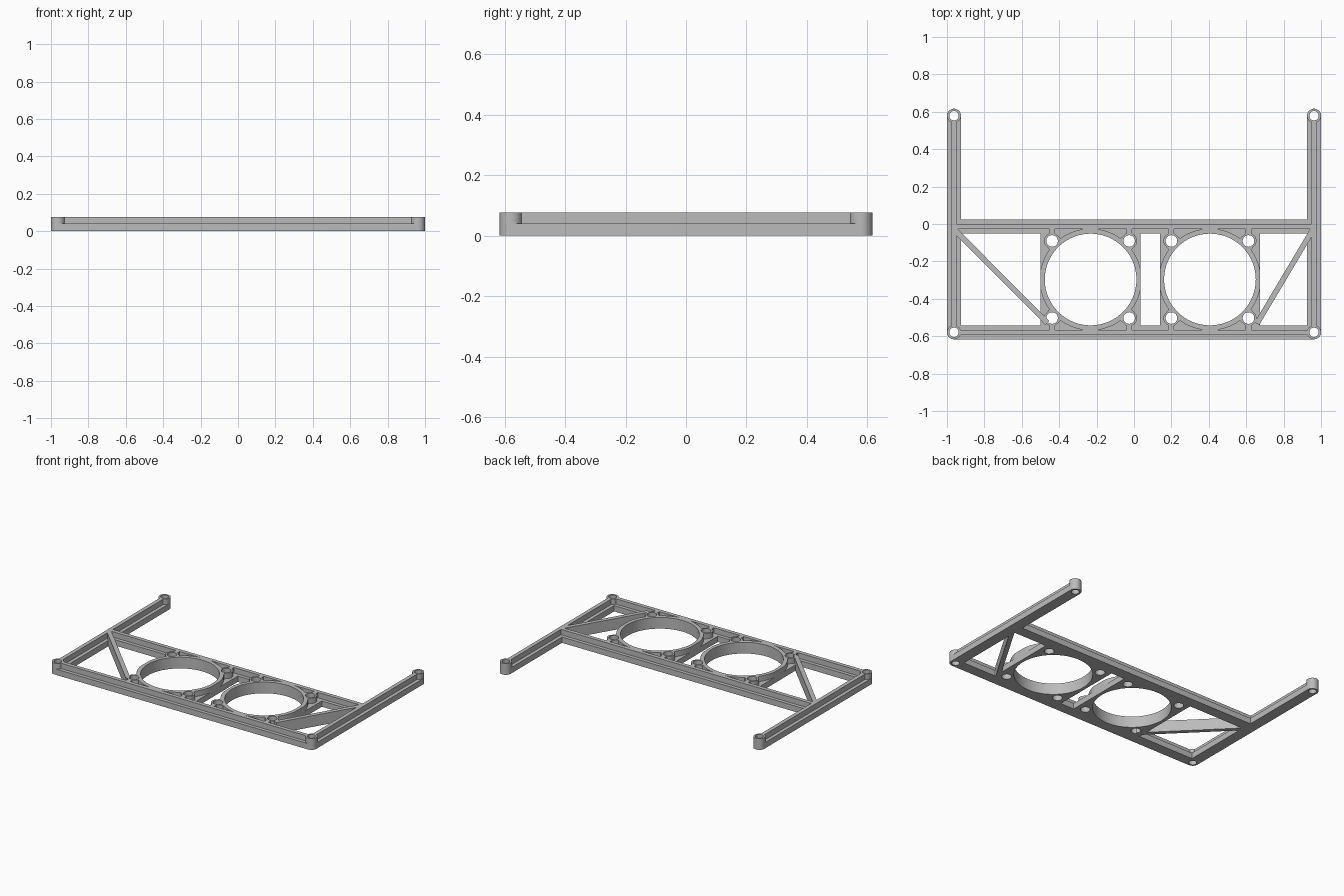
import bpy
import bmesh
import math
from mathutils import Vector

if "Cube" in bpy.data.objects:
    bpy.data.objects.remove(bpy.data.objects["Cube"], do_unlink=True)

# Shared dimensions
BASE, TOP = 0.04, 0.077          # flange height, full height
HALF, RIB = 0.0375, 0.027        # half flange width, rib width
SIDE, POST = 0.9625, 0.579       # corner post centres
FRONT, BACK = -POST, -0.0145     # y of cross beams
FAN_Y = (FRONT + BACK) / 2
FANS = (-0.232, 0.406)           # x of fan openings
FAN_R, PLATE = 0.245, 0.267      # opening radius, half plate width
SPACING, SCREW_R, BOSS_R = 0.206, 0.031, 0.043

# Grey plastic
grey = bpy.data.materials.new("grey_plastic")
grey.use_nodes = True
colour = (0.5, 0.5, 0.5, 1)
grey.diffuse_color = colour
grey.node_tree.nodes["Principled BSDF"].inputs["Base Color"].default_value = colour


def arc(x, y, radius, start=0, end=360, steps=32):
    """Points along an arc; a full turn leaves out the repeated last point."""
    count = steps if end - start == 360 else steps + 1
    angles = [math.radians(start + (end - start) * i / steps) for i in range(count)]
    return [(x + radius * math.cos(a), y + radius * math.sin(a)) for a in angles]


def rect(x0, x1, y0, y1):
    return [(x0, y0), (x1, y0), (x1, y1), (x0, y1)]


def slab(name, loops, low, high):
    """Flat solid from an outline followed by its holes."""
    curve = bpy.data.curves.new(name, 'CURVE')
    curve.dimensions = '2D'
    curve.fill_mode = 'BOTH'
    curve.extrude = (high - low) / 2
    for loop in loops:
        spline = curve.splines.new('POLY')
        spline.points.add(len(loop) - 1)
        for point, (x, y) in zip(spline.points, loop):
            point.co = (x, y, 0, 1)
        spline.use_cyclic_u = True
    helper = bpy.data.objects.new(name, curve)
    mesh = bpy.data.meshes.new_from_object(helper)
    bpy.data.objects.remove(helper)
    bpy.data.curves.remove(curve)

    # Weld the caps to the walls and face everything outward
    bm = bmesh.new()
    bm.from_mesh(mesh)
    bmesh.ops.remove_doubles(bm, verts=bm.verts, dist=1e-5)
    bmesh.ops.translate(bm, verts=bm.verts, vec=(0, 0, (low + high) / 2))
    bmesh.ops.recalc_face_normals(bm, faces=bm.faces)
    bm.to_mesh(mesh)
    bm.free()
    mesh.materials.clear()
    mesh.materials.append(grey)

    obj = bpy.data.objects.new(name, mesh)
    bpy.context.collection.objects.link(obj)
    bpy.ops.object.select_all(action='DESELECT')
    obj.select_set(True)
    bpy.context.view_layer.objects.active = obj
    bpy.ops.object.shade_smooth_by_angle(angle=math.radians(30))


def bar(name, a, b, width, low):
    """Straight bar from a to b, reaching full height."""
    a, b = Vector(a), Vector(b)
    side = (b - a).normalized().orthogonal() * width / 2
    slab(name, [[tuple(p) for p in (a - side, b - side, b + side, a + side)]], low, TOP)


def fan_screws(x):
    return [(x + s * SPACING, FAN_Y + t * SPACING) for s in (-1, 1) for t in (-1, 1)]


def collar_outline(x):
    """Ring outline swelling around each screw boss, trimmed to the plate sides."""
    reach, steps, points = SPACING * math.sqrt(2), 240, []
    for i in range(steps):
        angle = 2 * math.pi * i / steps
        off = (angle % (math.pi / 2)) - math.pi / 4
        radius = PLATE + 0.005
        inside = BOSS_R ** 2 - (reach * math.sin(off)) ** 2
        if inside > 0:
            radius = max(radius, reach * math.cos(off) + math.sqrt(inside))
        px = max(-PLATE, min(PLATE, radius * math.cos(angle)))
        points.append((x + px, FAN_Y + radius * math.sin(angle)))
    return points


posts = [(s * SIDE, t * POST) for s in (-1, 1) for t in (-1, 1)]
inner = SIDE - HALF

# Flat lower frame with rounded ends, openings and screw holes
outline = (arc(SIDE, POST, HALF, 0, 180)
           + [(inner, BACK + HALF), (-inner, BACK + HALF)]
           + arc(-SIDE, POST, HALF, 0, 180)
           + arc(-SIDE, -POST, HALF, 180, 270, 16)
           + arc(SIDE, -POST, HALF, 270, 360, 16))
edges = [-inner, FANS[0] - PLATE, FANS[0] + PLATE,
         FANS[1] - PLATE, FANS[1] + PLATE, inner]
openings = [rect(edges[i], edges[i + 1], FRONT + HALF, BACK - HALF) for i in (0, 2, 4)]
openings += [arc(x, FAN_Y, FAN_R, steps=96) for x in FANS]
openings += [arc(px, py, SCREW_R) for x in FANS for px, py in fan_screws(x)]
openings += [arc(px, py, 0.025) for px, py in posts]
slab("lower_frame", [outline] + openings, 0, BASE)

# Corner posts
for px, py in posts:
    slab("corner_post", [arc(px, py, HALF), arc(px, py, 0.025)], BASE, TOP)

# Ribs along the middle of each beam
end = 0.03
bar("front_rib", (-SIDE + end, FRONT), (SIDE - end, FRONT), RIB, BASE)
bar("back_rib", (-SIDE, BACK), (SIDE, BACK), RIB, BASE)
for s, name in ((-1, "right_rib"), (1, "left_rib")):
    bar(name, (s * SIDE, -POST + end), (s * SIDE, POST - end), RIB, BASE)

# Fan collars with screw bosses, and short necks to the cross ribs
for x in FANS:
    holes = [arc(x, FAN_Y, FAN_R, steps=96)]
    holes += [arc(px, py, SCREW_R) for px, py in fan_screws(x)]
    slab("fan_collar", [collar_outline(x)] + holes, BASE, TOP)
    for px, py in fan_screws(x):
        t = 1 if py > FAN_Y else -1
        bar("boss_neck", (px, py + t * 0.035), (px, BACK if t > 0 else FRONT), 0.03, BASE)

# Diagonal braces
bar("right_brace", (-SIDE, BACK - 0.013),
    (FANS[0] - SPACING - 0.026, FAN_Y - SPACING - 0.026), 0.029, 0)
bar("left_brace", (SIDE, BACK - 0.005),
    (FANS[1] + SPACING + 0.045, FAN_Y - SPACING - 0.03), 0.029, 0)
